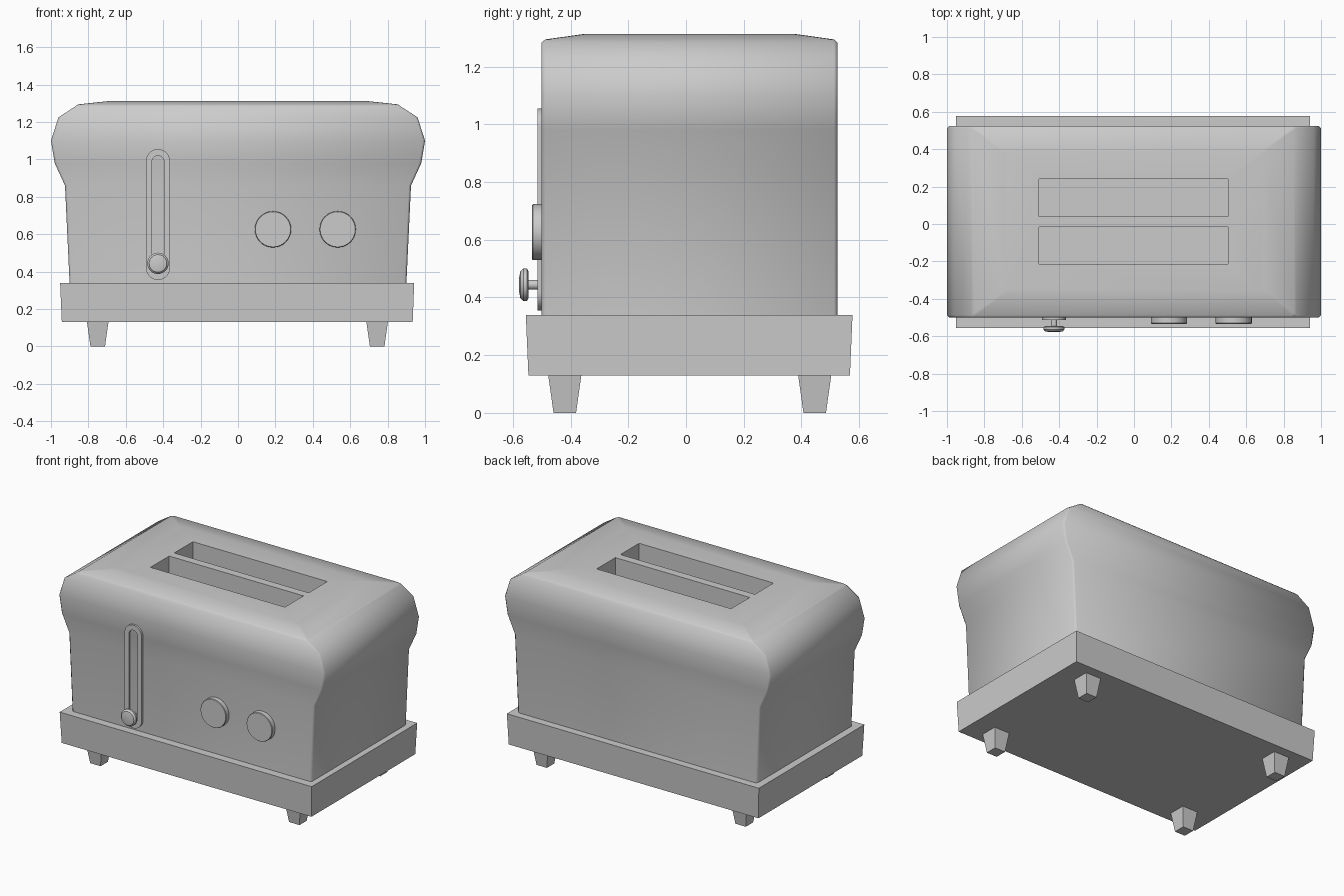
import bpy, bmesh, math

if "Cube" in bpy.data.objects:
    bpy.data.objects.remove(bpy.data.objects["Cube"])


def make(name, bm, smooth=None):
    bmesh.ops.recalc_face_normals(bm, faces=bm.faces[:])
    me = bpy.data.meshes.new(name)
    bm.to_mesh(me)
    bm.free()
    ob = bpy.data.objects.new(name, me)
    bpy.context.collection.objects.link(ob)
    if smooth:
        smooth_by_angle(ob, smooth)
    return ob


def select(ob):
    bpy.ops.object.select_all(action='DESELECT')
    ob.select_set(True)
    bpy.context.view_layer.objects.active = ob


def smooth_by_angle(ob, deg):
    select(ob)
    bpy.ops.object.shade_smooth_by_angle(angle=math.radians(deg))


def loft(name, rings, smooth=None, close=False):
    """Skin a list of equal-length point loops; cap the ends or close the loop."""
    bm = bmesh.new()
    loops = [[bm.verts.new(p) for p in r] for r in rings]
    pairs = list(zip(loops, loops[1:]))
    if close:
        pairs.append((loops[-1], loops[0]))
    for a, b in pairs:
        for i in range(len(a)):
            j = (i + 1) % len(a)
            bm.faces.new((a[i], a[j], b[j], b[i]))
    if not close:
        bm.faces.new(loops[0])
        bm.faces.new(loops[-1])
    return make(name, bm, smooth)


def rect(x0, x1, y0, y1, z, c=0.0):
    """Rectangle loop, with chamfered corners when c is set."""
    if not c:
        return [(x0, y0, z), (x1, y0, z), (x1, y1, z), (x0, y1, z)]
    return [(x0 + c, y0, z), (x1 - c, y0, z), (x1, y0 + c, z), (x1, y1 - c, z),
            (x1 - c, y1, z), (x0 + c, y1, z), (x0, y1 - c, z), (x0, y0 + c, z)]


def circle(x, z, r, y, n=32):
    return [(x + r * math.cos(2 * math.pi * i / n), y,
             z + r * math.sin(2 * math.pi * i / n)) for i in range(n)]


def turned(name, x, z, profile, n=32):
    """Round part on an axis along y; profile is (radius, y) pairs."""
    return loft(name, [circle(x, z, r, y, n) for r, y in profile], 35)


def stadium(x, z0, z1, r, y, n=16):
    pts = []
    for i in range(n + 1):
        a = math.pi * i / n
        pts.append((x + r * math.cos(a), y, z1 - r + r * math.sin(a)))
    for i in range(n + 1):
        a = math.pi + math.pi * i / n
        pts.append((x + r * math.cos(a), y, z0 + r + r * math.sin(a)))
    return pts


# Body shell: flared sides, flat front and back, slightly raised top
FRONT, BACK = -0.5, 0.525
profile = [(0.9, 0.33), (0.925, 0.86), (0.98, 0.98), (1.0, 1.1), (0.96, 1.225)]
rings = [rect(-x, x, FRONT, BACK, z, 0.012) for x, z in profile]
rings += [rect(-0.87, 0.87, FRONT, BACK, 1.283, 0.012),
          rect(-0.855, 0.855, FRONT + 0.012, BACK - 0.012, 1.294, 0.012),
          rect(-0.69, 0.69, -0.36, 0.385, 1.312, 0.012)]
body = loft("body", rings)

# Bread slots
for y0, y1 in ((0.04, 0.24), (-0.215, -0.015)):
    cutter = loft("slot_cutter", [rect(-0.507, 0.503, y0, y1, z) for z in (0.8, 1.5)])
    cutter.hide_render = True
    mod = body.modifiers.new("slot", 'BOOLEAN')
    mod.operation = 'DIFFERENCE'
    mod.solver = 'EXACT'
    mod.object = cutter
    select(body)
    bpy.ops.object.modifier_apply(modifier=mod.name)
    bpy.data.objects.remove(cutter)
smooth_by_angle(body, 50)

# Base tray
loft("base", [rect(-0.942, 0.934, -0.546, 0.568, 0.13),
              rect(-0.951, 0.942, -0.555, 0.577, 0.34)])

# Tapered feet
for side, x in (("left", -0.75), ("right", 0.744)):
    for end, y in (("front", -0.42), ("back", 0.446)):
        loft(f"{end}_{side}_foot",
             [rect(x - r, x + r, y - r, y + r, z) for r, z in ((0.039, 0), (0.058, 0.135))])

# Lever track: raised rim around a long groove
LX = -0.428
loft("lever_track", [stadium(LX, 0.355, 1.055, 0.064, -0.495),
                     stadium(LX, 0.355, 1.055, 0.064, -0.514),
                     stadium(LX, 0.39, 1.02, 0.032, -0.514),
                     stadium(LX, 0.39, 1.02, 0.032, -0.495)], 35, close=True)

# Lever: stem and rounded button
turned("lever_stem", LX, 0.444, [(0.017, -0.49), (0.017, -0.55)], 16)
turned("lever_button", LX, 0.444, [(0.045, -0.545), (0.057, -0.551), (0.057, -0.563),
                                   (0.047, -0.574), (0.025, -0.578)], 24)

# Control dials
for name, x in (("left_dial", 0.187), ("right_dial", 0.533)):
    turned(name, x, 0.626, [(0.097, -0.495), (0.097, -0.53), (0.094, -0.534)])
